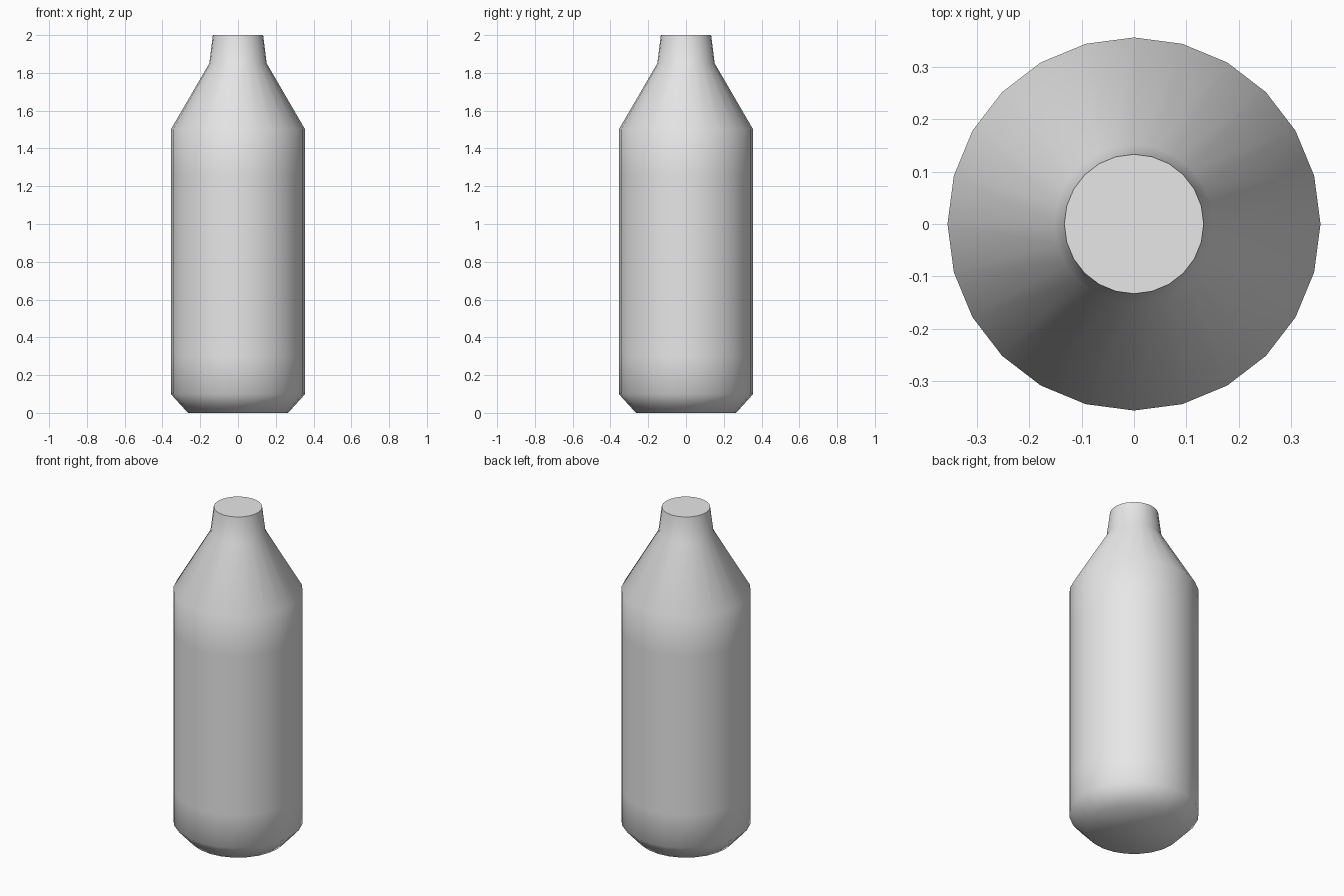
import bpy
import bmesh
import math

cube = bpy.data.objects.get("Cube")
if cube:
    bpy.data.objects.remove(cube, do_unlink=True)

SIDES = 24

# Bottle profile, bottom to top: (radius, height)
PROFILE = [
    (0.265, 0.0),    # base rim
    (0.356, 0.10),   # base chamfer
    (0.356, 0.30),   # lower support loop
    (0.356, 1.26),   # upper support loop
    (0.356, 1.50),   # shoulder
    (0.152, 1.85),   # neck root
    (0.133, 2.0),    # mouth
]


def make_material(name, color):
    mat = bpy.data.materials.new(name)
    mat.use_nodes = True
    mat.diffuse_color = color
    mat.node_tree.nodes["Principled BSDF"].inputs["Base Color"].default_value = color
    return mat


def lathe(name, profile, mat):
    """Turn a profile around z and close both ends."""
    bm = bmesh.new()
    rings = []
    for radius, z in profile:
        angles = [math.tau * i / SIDES for i in range(SIDES)]
        rings.append([bm.verts.new((radius * math.cos(a), radius * math.sin(a), z))
                      for a in angles])
    for low, high in zip(rings, rings[1:]):
        for i in range(SIDES):
            j = (i + 1) % SIDES
            bm.faces.new((low[i], low[j], high[j], high[i]))
    bm.faces.new(rings[0][::-1])
    bm.faces.new(rings[-1])
    mesh = bpy.data.meshes.new(name)
    bm.to_mesh(mesh)
    bm.free()
    mesh.materials.append(mat)
    obj = bpy.data.objects.new(name, mesh)
    bpy.context.collection.objects.link(obj)
    return obj


# Bottle: soft shoulder and base, crisp mouth rim
bottle = lathe("bottle", PROFILE, make_material("light grey", (0.8, 0.8, 0.8, 1.0)))
bpy.ops.object.select_all(action="DESELECT")
bottle.select_set(True)
bpy.context.view_layer.objects.active = bottle
bpy.ops.object.shade_smooth_by_angle(angle=math.radians(60))
